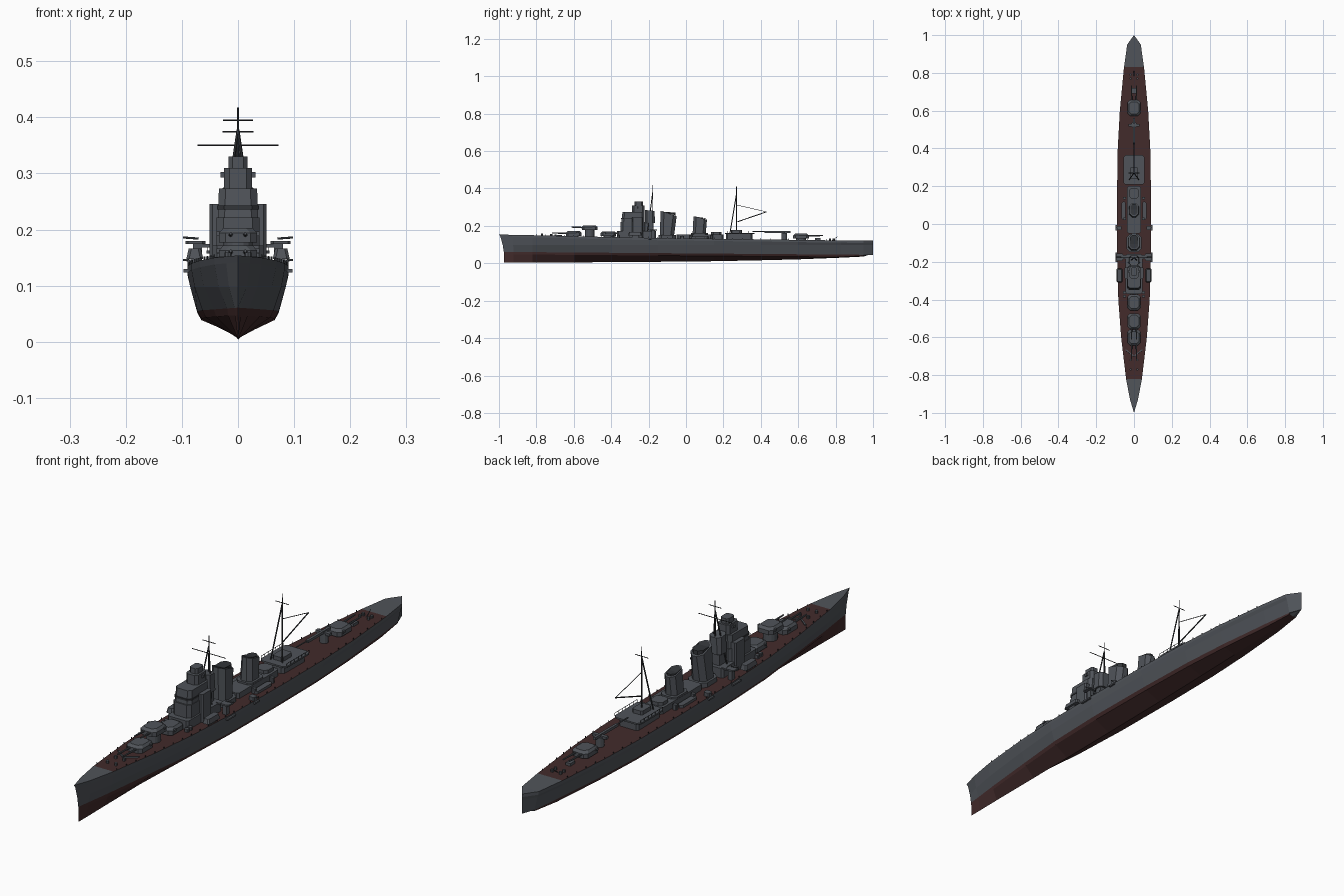
import bpy, bmesh, math
from mathutils import Vector


def mat(name, rgb):
    m = bpy.data.materials.new(name)
    m.diffuse_color = (*rgb, 1)
    return m


GREY = mat("hull_grey", (0.080, 0.088, 0.101))
RED = mat("dull_red", (0.055, 0.024, 0.024))
DARK = mat("dark_grey", (0.032, 0.035, 0.040))


def finish(name, verts, faces, mats, rule=None):
    me = bpy.data.meshes.new(name)
    me.from_pydata(verts, [], faces)
    for m in mats:
        me.materials.append(m)
    bm = bmesh.new()
    bm.from_mesh(me)
    bmesh.ops.remove_doubles(bm, verts=bm.verts, dist=1e-5)
    bmesh.ops.recalc_face_normals(bm, faces=bm.faces)
    if rule:
        for f in bm.faces:
            f.material_index = rule(f)
    bm.to_mesh(me)
    bm.free()
    ob = bpy.data.objects.new(name, me)
    bpy.context.collection.objects.link(ob)
    return ob


def loft(name, rings, m):
    n = len(rings[0])
    v = [p for r in rings for p in r]
    f = [(k*n+i, k*n+(i+1) % n, (k+1)*n+(i+1) % n, (k+1)*n+i)
         for k in range(len(rings)-1) for i in range(n)]
    f += [tuple(range(n)), tuple(range(len(v)-n, len(v)))]
    return finish(name, v, f, [m])


def octagon(x, y0, y1, hw, z, c, slope=0.0):
    """Chamfered rectangle; slope tilts it along y."""
    c = max(c, 1e-4)
    pts = [(-hw+c, y0), (hw-c, y0), (hw, y0+c), (hw, y1-c),
           (hw-c, y1), (-hw+c, y1), (-hw, y1-c), (-hw, y0+c)]
    return [(x+a, b, z+slope*(b-y0)) for a, b in pts]


def block(name, x, hw, y0, y1, z0, z1, c=0.0, top=None, m=GREY, slope=0.0):
    hw2, a, b = top or (hw, y0, y1)
    return loft(name, [octagon(x, y0, y1, hw, z0, c), octagon(x, a, b, hw2, z1, c, slope)], m)


def pair(name, x, *args, **kw):
    for s, side in ((-1, "left"), (1, "right")):
        block(f"{name}_{side}", s*x, *args, **kw)


def tube(name, a, b, r, m=GREY, n=6, r2=None):
    a, b = Vector(a), Vector(b)
    d = (b-a).normalized()
    u = d.orthogonal().normalized()
    w = d.cross(u)
    ring = lambda p, q: [p+q*(math.cos(t)*u+math.sin(t)*w)
                         for t in [2*math.pi*i/n for i in range(n)]]
    return loft(name, [ring(a, r), ring(b, r2 or r)], m)


# Hull stations: y, deck half width, waterline fullness, keel z, deck z
ST = [(-1.0, 0.0, 0.0, 0.003, 0.154), (-0.93, 0.021, 0.28, 0.003, 0.152),
      (-0.82, 0.042, 0.45, 0.004, 0.150), (-0.6, 0.068, 0.62, 0.005, 0.145),
      (-0.4, 0.083, 0.75, 0.006, 0.140), (-0.15, 0.09, 0.79, 0.008, 0.135),
      (0.15, 0.09, 0.79, 0.011, 0.131), (0.4, 0.086, 0.77, 0.016, 0.128),
      (0.6, 0.075, 0.72, 0.021, 0.125), (0.83, 0.053, 0.60, 0.030, 0.122),
      (0.95, 0.036, 0.50, 0.036, 0.121), (1.0, 0.0, 0.0, 0.043, 0.121)]


def at(y, k):
    for a, b in zip(ST, ST[1:]):
        if y <= b[0]:
            return a[k]+(b[k]-a[k])*(y-a[0])/(b[0]-a[0])


verts, faces = [], []
for y, w, f, zk, zd in ST:
    wl = 0.061-0.008*(y+1)
    bow = max(0, -y-0.9)*10
    stern = max(0, y-0.95)*20
    half = [(0, zk, 0.028*bow-0.03*stern), (w*f*0.92, max(wl-0.013, zk+0.004), 0.028*bow-0.02*stern),
            (w*f*1.02, wl, 0.026*bow), (w*(f*0.35+0.67), 0.098, 0.02*bow),
            (w, zd-0.012, 0.008*bow), (w, zd, 0)]
    row = [(x, y+dy, z) for x, z, dy in half]
    verts += row + [(0, y, zd)] + [(-x, a, z) for x, a, z in row[:0:-1]]
N = 12
for k in range(len(ST)-1):
    for i in range(N):
        faces.append((k*N+i, k*N+(i+1) % N, (k+1)*N+(i+1) % N, (k+1)*N+i))


def hull_rule(f):
    c = f.calc_center_median()
    if f.normal.z > 0.8:
        return int(-0.82 < c.y < 0.83)
    return int(all(v.co.z < 0.0615-0.008*(v.co.y+1) for v in f.verts))


finish("hull", verts, faces, [GREY, RED], hull_rule)


# Main gun turrets
def turret(name, y, base, z, d, reach=0.075):
    tube(name+"_barbette", (0, y, base), (0, y, z), 0.026, n=16)
    y0, y1 = y-0.042, y+0.042
    block(name+"_house", 0, 0.034, y0, y1, z, z+0.017, 0.012)
    block(name+"_roof", 0, 0.034, y0, y1, z+0.017, z+0.026, 0.012,
          top=(0.026, y0+0.01, y1-0.01))
    block(name+"_rangefinder", 0, 0.038, y-d*0.02-0.006, y-d*0.02+0.006, z+0.012, z+0.02)
    for s in (-1, 1):
        tube(name+"_barrel", (s*0.013, y+d*0.035, z+0.014), (s*0.013, y+d*(0.042+reach), z+0.016),
             0.0042, n=8, r2=0.0028)


turret("fore_turret", -0.6, 0.14, 0.146, -1)
turret("raised_turret", -0.515, 0.13, 0.177, -1, 0.055)
turret("third_turret", -0.415, 0.13, 0.145, 1, 0.02)
turret("aft_turret", 0.615, 0.12, 0.132, 1)

# Bridge tower
block("bridge_base", 0, 0.045, -0.37, -0.16, 0.13, 0.172, 0.008)
block("bridge_lower", 0, 0.038, -0.35, -0.22, 0.17, 0.222, 0.012)
block("bridge_rear", 0, 0.051, -0.29, -0.23, 0.135, 0.246, 0.006)
block("bridge_mid", 0, 0.036, -0.345, -0.222, 0.222, 0.273, 0.012, top=(0.034, -0.34, -0.222))
block("bridge_window_band", 0, 0.0372, -0.347, -0.24, 0.236, 0.243, 0.012, m=DARK)
block("bridge_upper", 0, 0.025, -0.288, -0.222, 0.273, 0.31, 0.01)
block("director", 0, 0.017, -0.275, -0.23, 0.31, 0.33, 0.007)
block("director_arms", 0, 0.031, -0.258, -0.246, 0.293, 0.303)
block("searchlight_house", 0, 0.028, -0.22, -0.166, 0.216, 0.285, 0.012,
      top=(0.025, -0.22, -0.168), slope=-0.1)
block("searchlight_support", 0, 0.02, -0.22, -0.175, 0.16, 0.217)


# Funnels with dark mouths
def funnel(name, b0, b1, t0, t1, z0, z1, hw, slope):
    c = hw*0.55
    block(name, 0, hw, b0, b1, z0, z1, c, top=(hw*0.85, t0, t1), slope=slope)
    block(name+"_mouth", 0, hw*0.68, t0+0.007, t1-0.007, z1-0.008, z1+0.0015+slope*0.007,
          c*0.75, m=DARK, slope=slope)
    block(name+"_foot", 0, hw+0.008, b0-0.008, b1+0.012, 0.13, z0+0.012, c)


funnel("fore_funnel", -0.14, -0.065, -0.136, -0.05, 0.14, 0.28, 0.033, -0.32)
funnel("aft_funnel", 0.035, 0.105, 0.04, 0.112, 0.15, 0.251, 0.027, -0.25)

# Midship and aft deckhouses
block("midship_house", 0, 0.036, -0.05, 0.2, 0.125, 0.155, 0.008)
block("midship_vent", 0, 0.026, 0.135, 0.19, 0.15, 0.168, 0.012)
pair("boat", 0.055, 0.011, 0.02, 0.12, 0.128, 0.142, 0.009)
block("aft_house", 0, 0.042, 0.215, 0.355, 0.12, 0.158, 0.008)
block("aft_platform", 0, 0.056, 0.208, 0.365, 0.157, 0.163, 0.012)
block("aft_control", 0, 0.022, 0.24, 0.3, 0.163, 0.178, 0.006)
for s in (-1, 1):
    tube("aft_rail", (s*0.055, 0.22, 0.173), (s*0.055, 0.355, 0.173), 0.0009, DARK, 4)
    for i in range(7):
        y = 0.22+i*0.0225
        tube("aft_rail_post", (s*0.055, y, 0.162), (s*0.055, y, 0.173), 0.0009, DARK, 4)

# Catapult
tube("catapult_pedestal", (0, 0.525, 0.12), (0, 0.525, 0.163), 0.016, n=12)
block("catapult_beam", 0, 0.005, 0.42, 0.56, 0.162, 0.172)
block("catapult_cradle", 0, 0.03, 0.515, 0.53, 0.158, 0.168)
tube("catapult_tip", (0, 0.43, 0.169), (0, 0.355, 0.17), 0.0025)

# Side gun and torpedo sponsons
pair("torpedo_house", 0.077, 0.015, -0.31, -0.235, 0.148, 0.166, 0.005,
     top=(0.011, -0.305, -0.24))
pair("torpedo_post", 0.075, 0.008, -0.29, -0.255, 0.13, 0.149)
pair("gun_platform", 0.076, 0.018, -0.195, -0.155, 0.174, 0.18, 0.005)
pair("gun_platform_post", 0.072, 0.008, -0.185, -0.165, 0.13, 0.175)
pair("platform_bridge", 0.05, 0.015, -0.185, -0.165, 0.168, 0.174)
pair("midship_gun", 0.078, 0.012, -0.032, -0.01, 0.13, 0.147, 0.004)
pair("side_ledge", 0.09, 0.007, -0.035, -0.005, 0.124, 0.13)
pair("side_ledge_fore", 0.088, 0.009, -0.2, -0.15, 0.124, 0.13)
for s in (-1, 1):
    for y, z in ((-0.175, 0.184), (-0.02, 0.144)):
        tube("side_gun_barrel", (s*0.07, y, z), (s*0.098, y, z+0.002), 0.002)
    for y in (-0.39, -0.37, 0.02, 0.13):
        block("deck_gun", s*0.05, 0.008, y, y+0.014, 0.128, 0.152, 0.003)

# Deck fittings: winches, bollards, breakwater, stern jackstaff
for s in (-1, 1):
    for y in (-0.77, -0.72, 0.77, 0.79):
        tube("bollard", (s*0.018, y, at(y, 4)), (s*0.018, y, at(y, 4)+0.01), 0.006, n=8)
    tube("breakwater", (0, -0.7, 0.15), (s*0.045, -0.665, 0.148), 0.004, n=4)
    for i in range(33):
        y = -0.8+i*0.05
        x, z = s*(at(y, 1)-0.002), at(y, 4)
        tube("deck_edge_post", (x, y, z-0.002), (x, y, z+0.006), 0.0016, DARK, 4)
block("stern_winch", 0, 0.01, 0.69, 0.72, 0.12, 0.134)
tube("stern_derrick", (0, 0.78, 0.12), (0, 0.81, 0.143), 0.0015)


# Tripod masts with yards
def mast(name, y, base, top, legs, yards):
    tube(name+"_pole", (0, y, base), (0, y, top), 0.0032, DARK, r2=0.0016)
    for s in (-1, 1):
        tube(name+"_leg", (s*legs[0], y+legs[1], base), (0, y, top-0.04), 0.0026, DARK)
    for z, hw in yards:
        tube(name+"_yard", (-hw, y, z), (hw, y, z), 0.0014, DARK)


mast("fore_mast", -0.178, 0.15, 0.418, (0.034, -0.03), ((0.35, 0.072), (0.395, 0.027)))
mast("main_mast", 0.27, 0.16, 0.41, (0.025, -0.035), ((0.374, 0.028),))
tube("cargo_boom", (0, 0.275, 0.222), (0, 0.43, 0.275), 0.0025, DARK)
tube("boom_stay", (0, 0.27, 0.312), (0, 0.43, 0.275), 0.0013, DARK)
